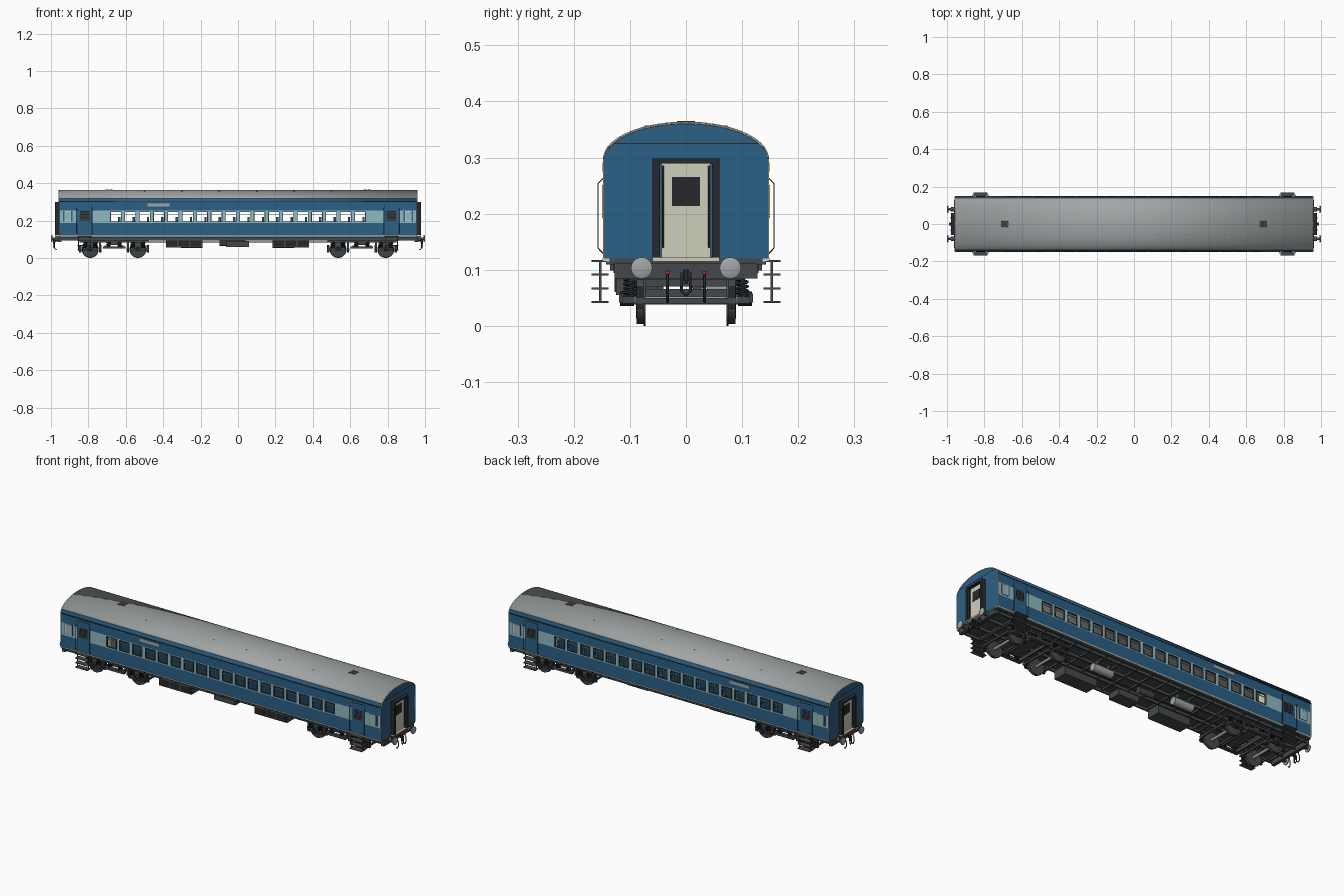
import bpy, bmesh, math
from mathutils import Matrix, Vector

if "Cube" in bpy.data.objects:
    bpy.data.objects.remove(bpy.data.objects["Cube"])

def mat(name, r, g, b):
    m = bpy.data.materials.new(name)
    m.diffuse_color = (r, g, b, 1)
    m.use_nodes = True
    m.node_tree.nodes["Principled BSDF"].inputs["Base Color"].default_value = m.diffuse_color
    return m

BLUE = mat("blue_paint", .024, .115, .235)
SKY = mat("pale_blue_paint", .27, .49, .54)
CREAM = mat("cream_paint", .62, .62, .50)
GOLD = mat("yellow_trim", .50, .42, .16)
DARK = mat("black_rubber", .02, .022, .025)
STEEL = mat("dark_steel", .06, .066, .07)
GREY = mat("roof_grey", .36, .38, .38)
RED = mat("red_tap", .5, .02, .02)

def finish(name, bm, m, smooth=False):
    me = bpy.data.meshes.new(name)
    bmesh.ops.recalc_face_normals(bm, faces=bm.faces)
    bm.to_mesh(me)
    bm.free()
    ob = bpy.data.objects.new(name, me)
    bpy.context.collection.objects.link(ob)
    if m:
        me.materials.append(m)
    if smooth:
        bpy.ops.object.select_all(action='DESELECT')
        ob.select_set(True)
        bpy.context.view_layer.objects.active = ob
        bpy.ops.object.shade_smooth_by_angle(angle=math.radians(35))
    return ob

def boxes(name, items, m):
    """One object from boxes given as (x0, x1, y0, y1, z0, z1)."""
    bm = bmesh.new()
    for x0, x1, y0, y1, z0, z1 in items:
        bmesh.ops.create_cube(bm, size=1, matrix=Matrix.Translation(((x0+x1)/2, (y0+y1)/2, (z0+z1)/2))
                              @ Matrix.Diagonal((abs(x1-x0), abs(y1-y0), abs(z1-z0), 1)))
    return finish(name, bm, m)

def cyls(name, items, m, seg=24):
    """One object from cylinders given as (start, end, radius[, end radius])."""
    bm = bmesh.new()
    for a, b, r, *r2 in items:
        a, b = Vector(a), Vector(b)
        rot = (b-a).to_track_quat('Z', 'Y').to_matrix().to_4x4()
        bmesh.ops.create_cone(bm, cap_ends=True, segments=seg, radius1=r, radius2=r2[0] if r2 else r,
                              depth=(b-a).length, matrix=Matrix.Translation((a+b)/2) @ rot)
    return finish(name, bm, m, True)

def pipes(name, paths, r, m):
    cu = bpy.data.curves.new(name, 'CURVE')
    cu.dimensions, cu.bevel_depth, cu.bevel_resolution, cu.use_fill_caps = '3D', r, 1, True
    for pts in paths:
        s = cu.splines.new('POLY')
        s.points.add(len(pts)-1)
        for p, q in zip(s.points, pts):
            p.co = (*q, 1)
    cu.materials.append(m)
    ob = bpy.data.objects.new(name, cu)
    bpy.context.collection.objects.link(ob)

def extrude(name, pts, x0, x1, m, thick=0):
    """Sweep a y-z section along x: solid if thick is 0, else an open shell."""
    bm = bmesh.new()
    a = [bm.verts.new((x0, y, z)) for y, z in pts]
    b = [bm.verts.new((x1, y, z)) for y, z in pts]
    n = len(pts)
    for i in range(n-1 if thick else n):
        j = (i+1) % n
        bm.faces.new((a[i], a[j], b[j], b[i]))
    if not thick:
        bm.faces.new(a)
        bm.faces.new(b)
    ob = finish(name, bm, m, True)
    if thick:
        mod = ob.modifiers.new("thickness", 'SOLIDIFY')
        mod.thickness, mod.offset = thick, 0
    return ob

def ring(x0, x1, y0, y1, z0, z1, t):
    return [(x0, x0+t, y0, y1, z0, z1), (x1-t, x1, y0, y1, z0, z1),
            (x0+t, x1-t, y0, y1, z0, z0+t), (x0+t, x1-t, y0, y1, z1-t, z1)]

W, L = .1465, .957                      # half width and half length of the body
def arc(d0, d1, n, grow=0):
    return [((W+grow)*math.cos(math.radians(d0+(d1-d0)*i/n)),
             .298+(.065+grow)*math.sin(math.radians(d0+(d1-d0)*i/n))) for i in range(n+1)]

# Roof and end walls
extrude("roof", arc(18, 162, 28, -.001), -L, L, GREY, .004)
for s in (-1, 1):
    extrude("end_wall", [(-W, .12), (W, .12)] + arc(0, 180, 32), s*(L-.006), s*L, BLUE)
    extrude("end_roof_trim", arc(0, 180, 32), s*(L-.002), s*(L+.002), CREAM, .002)
boxes("end_seam", [(s*L, s*(L+.0008), -.128, .128, .324, .3255) for s in (-1, 1)], DARK)
boxes("roof_hatches", [(x+d-.008, x+d+.008, -.016, .016, .358, .3655)
                       for x in (-.69, .69) for d in (-.01, .01)], STEEL)
cyls("roof_vents", [((x, y, .33), (x, y, .298+.065*math.sqrt(1-(y/W)**2)+.002), .004)
                    for x in (-.5, -.3, -.1, .1, .3, .5) for y in (-.07, .07)], GREY, 10)

# Side walls with real window openings
PITCH, NW, WW = .0768, 18, .062
xs = [(i-(NW-1)/2)*PITCH for i in range(NW)]
for s in (-1, 1):
    y0, y1 = s*(W-.006), s*W
    extrude("cant_rail", [(s*y, z) for y, z in arc(0, 18, 5, -.001)], -L, L, BLUE, .003)
    boxes("side_panels", [(-L, L, y0, y1, .12, .186), (-L, L, y0, y1, .253, .299)], BLUE)
    edge = xs[-1]+WW/2
    posts = [(x+WW/2, x+PITCH-WW/2, y0, y1, .186, .253) for x in xs[:-1]]
    boxes("window_band", posts + [(-L, -edge, y0, y1, .186, .253), (edge, L, y0, y1, .186, .253)]
          + [(-edge, edge, y0, y1, .186, .192), (-edge, edge, y0, y1, .248, .253)], SKY)
    boxes("window_frames", [b for x in xs for b in
          ring(x-WW/2, x+WW/2, s*(W-.007), s*(W+.002), .191, .249, .0035)], STEEL)
    boxes("window_transoms", [(x-WW/2, x+WW/2, s*(W-.004), s*(W-.001), .231, .234) for x in xs], CREAM)
    boxes("gutter_and_seams", [(-L, L, y1, s*(W+.0015), .3, .302)], DARK)
    boxes("sill_strip", [(-L, L, s*(W-.01), s*(W+.002), .115, .121)], CREAM)
    boxes("corner_strips", [(e*(L-.003), e*(L+.001), y1, s*(W+.001), .12, .3) for e in (-1, 1)], GOLD)
    boxes("destination_board", [(-.485, -.365, y1, s*(W+.002), .275, .291)], GREY)
    # Doors, toilet windows, handrails and steps near both ends
    for e in (-1, 1):
        a, b = sorted((e*.783, e*.857))
        boxes("side_door", [(a, b, y1, s*(W+.0015), .122, .285)], BLUE)
        boxes("side_door_gaps", ring(a-.002, b+.002, y1, s*(W+.001), .12, .287, .002), DARK)
        boxes("door_window", [(a+.012, b-.012, y1, s*(W+.0025), .2, .251)], DARK)
        boxes("door_louvres", [(a+.012, b-.012, y1, s*(W+.0035), .203+i*.008, .206+i*.008)
                               for i in range(6)], STEEL)
        c, d = sorted((e*.885, e*.935))
        boxes("end_window_panel", [(c, d, y1, s*(W+.001), .194, .251)], BLUE)
        boxes("end_window_frame", ring(c+.007, d-.007, y1, s*(W+.003), .195, .25, .004), CREAM)
        boxes("end_window_pane", [(c+.011, d-.011, y1, s*(W+.002), .199, .246)], SKY)
        pipes("door_handrails", [[(x, s*W, .128), (x, s*(W+.01), .138), (x, s*(W+.01), .254), (x, s*W, .264)]
                                 for x in (a-.006, b+.006)], .0012, STEEL)
        boxes("step_treads", [(a, b, s*.138, s*.168, z, z+.003) for z in (.114, .09, .065, .041)], STEEL)
        boxes("step_hangers", [(x-.002, x+.002, s*.151, s*.155, .041, .116) for x in (a+.004, b-.004)], STEEL)

# Interior floor, partitions and seats
boxes("floor", [(-L, L, -W+.004, W-.004, .109, .12)], STEEL)
boxes("partitions", [(e*.735, e*.739, s*.03, s*(W-.006), .12, .32) for e in (-1, 1) for s in (-1, 1)], CREAM)
boxes("seats", [b for x in xs for s in (-1, 1) for b in
      ((x-.03, x+.012, s*.035, s*.135, .135, .155), (x+.012, x+.024, s*.035, s*.135, .135, .22))], BLUE)

# Underframe ribs and sills
boxes("underframe_sills", [(-.95, .95, y-.004, y+.004, .094, .11) for y in (-.125, -.045, .045, .125)], STEEL)
boxes("underframe_ribs", [(-.93+i*.093-.003, -.93+i*.093+.003, -.135, .135, .099, .11) for i in range(21)], STEEL)

# Underfloor equipment
boxes("equipment_boxes", [(-.385, -.19, -.125, -.05, .055, .1), (.185, .38, -.125, -.05, .055, .1)], STEEL)
boxes("equipment_doors", [(x+i*.064+.004, x+i*.064+.06, -.127, -.125, .06, .095)
                          for x in (-.385, .185) for i in range(3)], DARK)
boxes("centre_box", [(-.065, .06, -.11, -.04, .058, .09), (-.04, .04, -.09, -.05, .09, .11)], STEEL)
cyls("air_tanks", [((x, .056, .073), (x+.115, .056, .073), .02) for x in (-.305, .185)], GREY)
boxes("tank_straps", [(x+d, x+d+.006, .034, .078, .09, .11) for x in (-.305, .185) for d in (.02, .09)], STEEL)
cyls("brake_cylinder", [((-.1, .02, .08), (-.01, .02, .08), .016)], STEEL)
pipes("brake_rod", [[(-.55, 0, .085), (.55, 0, .085)]], .003, STEEL)

# Bogies
for cx in (-.6625, .6625):
    ax = (cx-.1275, cx+.1275)
    cyls("wheels", [c for x in ax for s in (-1, 1) for c in
         (((x, s*.076, .045), (x, s*.088, .045), .042), ((x, s*.072, .045), (x, s*.076, .045), .045),
          ((x, s*.088, .045), (x, s*.0895, .045), .034, .03))], STEEL, 32)
    cyls("axles", [((x, -.1, .045), (x, .1, .045), .007) for x in ax], GREY, 16)
    cyls("axle_boxes", [((x, s*.093, .048), (x, s*.118, .048), .013) for x in ax for s in (-1, 1)], DARK, 16)
    fr, coils = [], []
    for s in (-1, 1):
        fr += [(cx-.185, cx+.185, s*.094, s*.106, .083, .092), (cx-.06, cx+.06, s*.094, s*.114, .05, .062),
               (cx-.08, cx-.07, s*.095, s*.105, .045, .085), (cx+.07, cx+.08, s*.095, s*.105, .045, .085)]
        for x in ax:
            fr += [(x-.042, x+.042, s*.092, s*.114, .04, .052)]
            fr += [(x+d-.003, x+d+.003, s*.114, s*.119, .042, .058) for d in (-.028, .028)]
        for x in (ax[0]-.028, ax[0]+.028, cx-.03, cx+.03, ax[1]-.028, ax[1]+.028):
            coils.append([(x+.01*math.cos(i*math.tau/10), s*.1+.01*math.sin(i*math.tau/10), .053+i*.031/40)
                          for i in range(41)])
    boxes("bogie_side_frames", fr, STEEL)
    pipes("bogie_springs", coils, .0026, DARK)
    boxes("bogie_bolsters", [(cx-.03, cx+.03, -.1, .1, .07, .086), (cx-.05, cx-.042, -.1, .1, .05, .066),
                             (cx+.042, cx+.05, -.1, .1, .05, .066), (cx-.185, cx-.177, -.1, .1, .082, .09),
                             (cx+.177, cx+.185, -.1, .1, .082, .09)], STEEL)
    boxes("brake_beams", [(x+d-.004, x+d+.004, -.09, .09, .04, .05) for x in ax for d in (-.056, .056)], STEEL)
    boxes("brake_blocks", [(x+d-.006, x+d+.006, s*.076, s*.088, .03, .07)
                           for x in ax for d in (-.053, .053) for s in (-1, 1)], DARK)
    cyls("bogie_pivot", [((cx, 0, .08), (cx, 0, .11), .025)], STEEL)

# Ends: headstock, gangway, door, buffers, coupling and hoses
for e in (-1, 1):
    boxes("headstock", [(e*.945, e*.962, -.127, .127, .084, .112)], STEEL)
    boxes("gangway_door", [(e*L, e*.962, -.044, .044, .122, .29)], CREAM)
    boxes("gangway_door_window", [(e*.962, e*.9635, -.025, .025, .214, .265)], DARK)
    boxes("gangway_frame", [(e*L, e*.978, s*.046, s*.06, .122, .298) for s in (-1, 1)]
          + [(e*L, e*.978, -.046, .046, .289, .298)], DARK)
    boxes("gangway_step", [(e*L, e*.975, -.06, .06, .115, .122)], CREAM)
    pipes("gangway_handrails", [[(e*.962, s*.041, .14), (e*.967, s*.041, .145), (e*.967, s*.041, .28),
                                 (e*.962, s*.041, .285)] for s in (-1, 1)], .0015, STEEL)
    cyls("buffer_shanks", [((e*.96, s*.079, .103), (e*.978, s*.079, .103), .013, .011) for s in (-1, 1)]
         + [((e*.978, s*.079, .103), (e*.994, s*.079, .103), .007) for s in (-1, 1)], STEEL)
    cyls("buffer_heads", [((e*.992, s*.079, .103), (e*.997, s*.079, .103), .019) for s in (-1, 1)]
         + [((e*.997, s*.079, .103), (e*1.0, s*.079, .103), .019, .013) for s in (-1, 1)], GREY, 32)
    boxes("coupling_hook", [(e*.96, e*.985, -.005, .005, .088, .1), (e*.98, e*.988, -.004, .004, .075, .1)], DARK)
    pipes("coupling_link", [[(e*.983, -.007, .095), (e*.985, -.008, .062), (e*.983, 0, .054),
                             (e*.985, .008, .062), (e*.983, .007, .095)]], .003, DARK)
    pipes("brake_hoses", [[(e*.96, y, .092), (e*.974, y, .092), (e*.981, y, .08), (e*.981, y, .055),
                           (e*.976, y, .043), (e*.968, y, .045)] for y in (-.033, .033)], .0025, DARK)
    boxes("hose_taps", [(e*.966, e*.976, y-.004, y+.004, .092, .098) for y in (-.033, .033)], RED)
